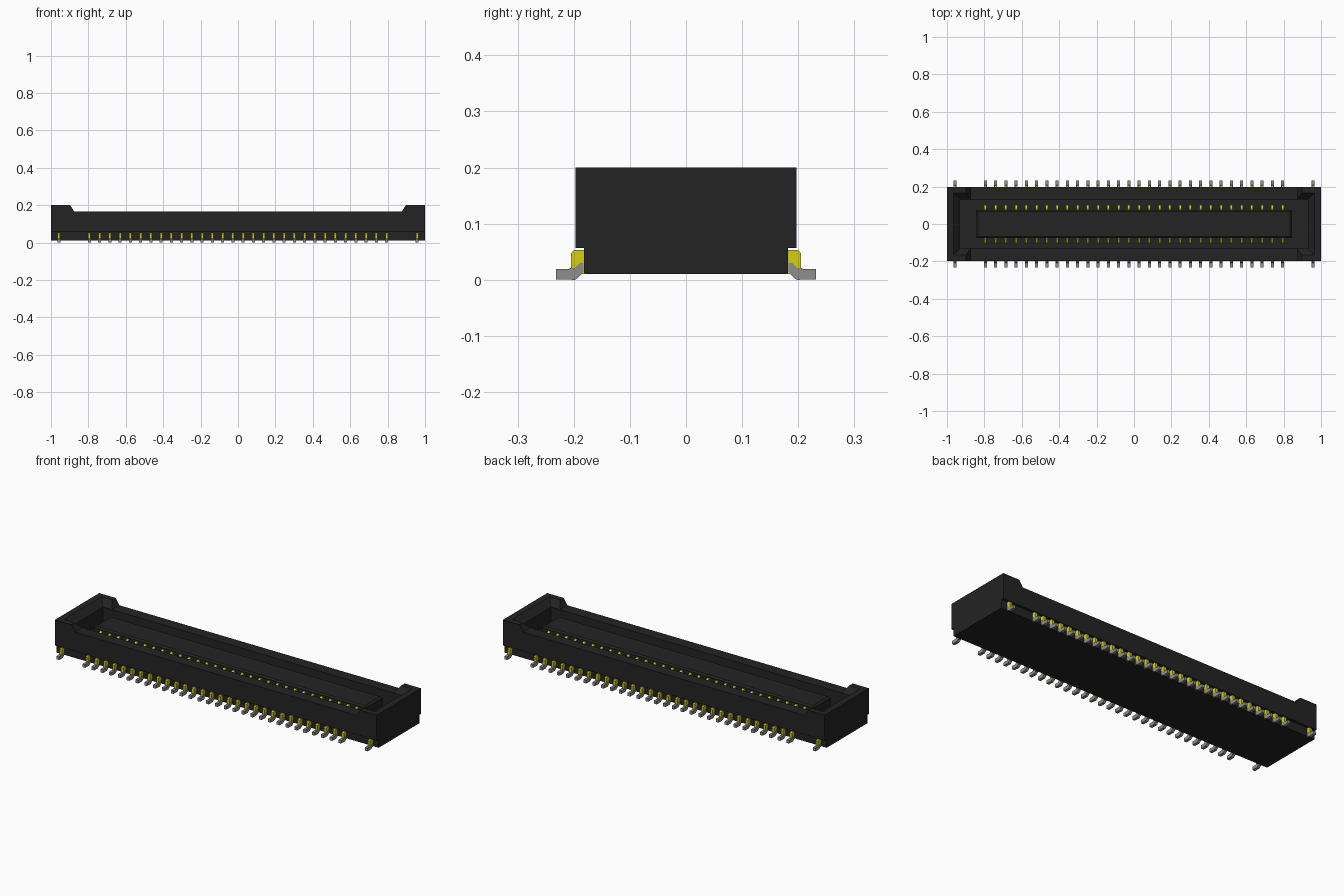
import bpy
import bmesh

if "Cube" in bpy.data.objects:
    bpy.data.objects.remove(bpy.data.objects["Cube"], do_unlink=True)


def material(name, rgb):
    m = bpy.data.materials.new(name)
    m.use_nodes = True
    m.diffuse_color = (*rgb, 1)
    bsdf = m.node_tree.nodes["Principled BSDF"]
    bsdf.inputs["Base Color"].default_value = (*rgb, 1)
    bsdf.inputs["Roughness"].default_value = 0.6
    return m


BLACK = material("black plastic", (0.017, 0.017, 0.017))
GOLD = material("yellow gold", (0.65, 0.62, 0.007))
TIN = material("grey tin", (0.27, 0.27, 0.27))


def finish(name, bm, mat):
    bmesh.ops.recalc_face_normals(bm, faces=bm.faces)
    mesh = bpy.data.meshes.new(name)
    bm.to_mesh(mesh)
    bm.free()
    mesh.materials.append(mat)
    ob = bpy.data.objects.new(name, mesh)
    bpy.context.collection.objects.link(ob)
    return ob


def loft(bm, rings):
    """Skin a stack of equal-length point rings and cap both ends."""
    rows = [[bm.verts.new(p) for p in ring] for ring in rings]
    n = len(rows[0])
    for a, b in zip(rows, rows[1:]):
        for i in range(n):
            j = (i + 1) % n
            bm.faces.new((a[i], a[j], b[j], b[i]))
    bm.faces.new(rows[0][::-1])
    bm.faces.new(rows[-1])


def rect_stack(name, levels, mat):
    """Solid from centred rectangles given as half x, half y, z."""
    bm = bmesh.new()
    loft(bm, [[(-x, -y, z), (x, -y, z), (x, y, z), (-x, y, z)] for x, y, z in levels])
    return finish(name, bm, mat)


def pin_row(name, profile, xs, width, mat, side):
    """Extrude a y-z profile across each pin position."""
    bm = bmesh.new()
    for x in xs:
        loft(bm, [[(x + d, side * y, z) for y, z in profile]
                  for d in (-width / 2, width / 2)])
    return finish(name, bm, mat)


def carve(ob, cutter):
    cutter.hide_render = True
    mod = ob.modifiers.new("cut", "BOOLEAN")
    mod.operation = "DIFFERENCE"
    mod.solver = "EXACT"
    mod.object = cutter
    bpy.context.view_layer.objects.active = ob
    bpy.ops.object.modifier_apply(modifier=mod.name)
    bpy.data.objects.remove(cutter, do_unlink=True)


# Housing: stepped cross-section running the full length
half = [(0.180, 0.010), (0.182, 0.013), (0.182, 0.057), (0.197, 0.057), (0.197, 0.2)]
section = half + [(-y, z) for y, z in reversed(half)]
bm = bmesh.new()
loft(bm, [[(x, y, z) for y, z in section] for x in (-1, 1)])
housing = finish("housing", bm, BLACK)

# Lower the long walls between the raised ends
bm = bmesh.new()
loft(bm, [[(-0.91, y, 0.22), (-0.875, y, 0.165), (0.875, y, 0.165), (0.91, y, 0.22)]
          for y in (-0.3, 0.3)])
carve(housing, finish("wall_cutter", bm, BLACK))

# Mating cavity with a flared mouth
carve(housing, rect_stack("cavity_cutter", [
    (0.93, 0.132, 0.08), (0.93, 0.132, 0.165), (0.972, 0.172, 0.207)], BLACK))

# Raised centre tongue with bevelled rim
rect_stack("centre_tongue", [
    (0.845, 0.075, 0.075), (0.845, 0.075, 0.152), (0.835, 0.066, 0.16)], BLACK)

# Contacts and solder leads on both long sides
signal_xs = [-0.795 + i * 1.59 / 29 for i in range(30)]
lead_xs = [-0.958] + signal_xs + [0.958]
contact = [(0.07, 0.078), (0.07, 0.146), (0.08, 0.146), (0.102, 0.13), (0.102, 0.078)]
shank = [(0.178, 0.053), (0.199, 0.053), (0.205, 0.047), (0.205, 0.018),
         (0.196, 0.010), (0.178, 0.010)]
foot = [(0.232, 0.001), (0.232, 0.019), (0.208, 0.019), (0.206, 0.021), (0.198, 0.021),
        (0.189, 0.030), (0.183, 0.030), (0.183, 0.014), (0.192, 0.004), (0.198, 0.0)]
for side, label in ((-1, "front"), (1, "back")):
    pin_row(label + "_contacts", contact, signal_xs, 0.014, GOLD, side)
    pin_row(label + "_lead_shanks", shank, lead_xs, 0.014, GOLD, side)
    pin_row(label + "_solder_feet", foot, lead_xs, 0.016, TIN, side)
